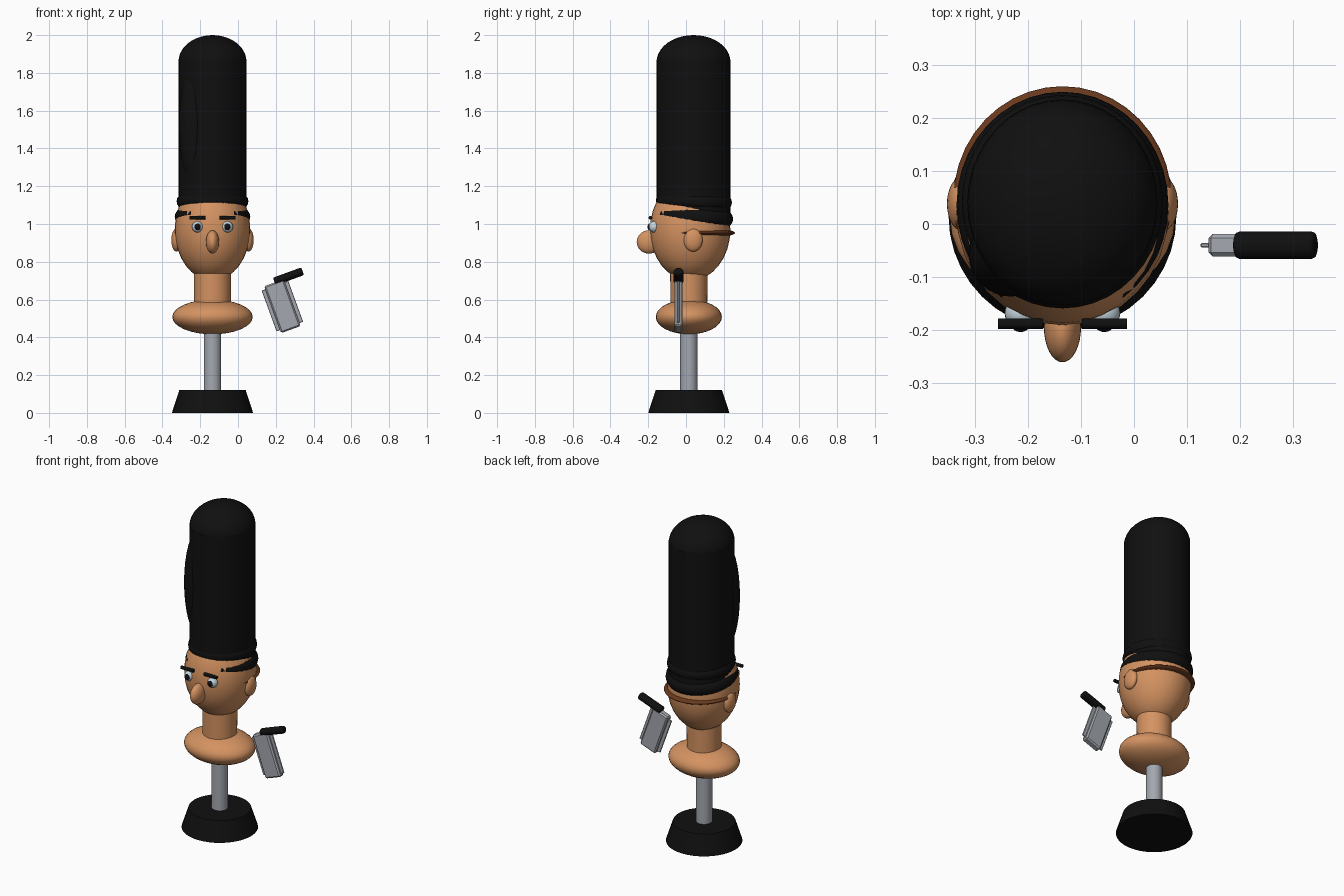
import bpy
import math
from mathutils import Vector, Matrix

cube = bpy.data.objects.get("Cube")
if cube:
    bpy.data.objects.remove(cube, do_unlink=True)


def material(name, color):
    m = bpy.data.materials.new(name)
    m.use_nodes = True
    rgba = (*color, 1.0)
    m.diffuse_color = rgba
    bsdf = m.node_tree.nodes["Principled BSDF"]
    bsdf.inputs["Base Color"].default_value = rgba
    bsdf.inputs["Roughness"].default_value = 0.7
    return m


SKIN = material("skin", (0.66, 0.29, 0.12))
BLACK = material("black", (0.005, 0.005, 0.005))
STEEL = material("steel", (0.37, 0.39, 0.43))
BROWN = material("brown_hair", (0.14, 0.04, 0.012))
WHITE = material("eye_white", (0.55, 0.66, 0.72))

CX, CY = -0.135, 0.015     # axis of the bust


def finish(name, mat, scale=(1, 1, 1), rot=(0, 0, 0), smooth=True):
    ob = bpy.context.object
    ob.name = name
    ob.scale = scale
    ob.rotation_euler = [math.radians(a) for a in rot]
    ob.data.materials.append(mat)
    if smooth:
        bpy.ops.object.shade_smooth_by_angle(angle=math.radians(40))
    return ob


def ball(name, mat, loc, radii, rot=(0, 0, 0), seg=32):
    bpy.ops.mesh.primitive_uv_sphere_add(segments=seg, ring_count=seg // 2, location=loc)
    return finish(name, mat, radii, rot)


def tube(name, mat, loc, r1, r2, height, scale=(1, 1, 1), rot=(0, 0, 0)):
    bpy.ops.mesh.primitive_cone_add(vertices=40, radius1=r1, radius2=r2, depth=height, location=loc)
    return finish(name, mat, scale, rot)


def ring(name, mat, loc, major, minor, scale, rot):
    bpy.ops.mesh.primitive_torus_add(major_segments=40, minor_segments=16, location=loc,
                                     major_radius=major, minor_radius=minor)
    return finish(name, mat, scale, rot)


def box(name, mat, loc, size, rot, bevel):
    bpy.ops.mesh.primitive_cube_add(size=1, location=loc)
    ob = finish(name, mat, rot=rot, smooth=False)
    ob.data.transform(Matrix.Diagonal((*size, 1)))
    mod = ob.modifiers.new("bevel", "BEVEL")
    mod.width = bevel
    return ob


# Stand
tube("stand_base", BLACK, (CX, CY, 0.06), 0.215, 0.176, 0.12)
tube("stand_pole", STEEL, (CX, CY, 0.28), 0.046, 0.046, 0.36)

# Shoulders, neck and head
ball("shoulders", SKIN, (CX, CY, 0.508), (0.213, 0.175, 0.092))
tube("neck", SKIN, (CX, CY, 0.65), 0.097, 0.099, 0.24)
ball("head", SKIN, (CX, 0.022, 0.97), (0.2, 0.213, 0.27))
ball("nose", SKIN, (CX, -0.195, 0.905), (0.035, 0.066, 0.062))
ball("hair_band", BROWN, (CX, 0.046, 0.953), (0.206, 0.214, 0.028), seg=40)

# Ears, eyes and brows, one of each per side
for side, s in (("right", -1), ("left", 1)):
    ball(side + "_ear", SKIN, (CX + s * 0.191, 0.038, 0.915), (0.027, 0.05, 0.061))
    ball(side + "_eye", WHITE, (CX + s * 0.079, -0.168, 0.985), (0.03, 0.03, 0.03), seg=24)
    ball(side + "_pupil", BLACK, (CX + s * 0.079, -0.191, 0.985), (0.017, 0.013, 0.018), seg=16)
    tube(side + "_brow", BLACK, (CX + s * 0.079, -0.188, 1.033), 0.01, 0.01, 0.085, rot=(0, 90, 0))

# Tall hat: body, dome, rolled brim and the swelling on the front corner
tube("hat_body", BLACK, (CX, 0.04, 1.45), 0.18, 0.18, 0.84, (1, 1.085, 1))
ball("hat_dome", BLACK, (CX, 0.04, 1.86), (0.18, 0.195, 0.14), seg=40)
ring("hat_brim_lower", BLACK, (CX, 0.036, 1.038), 0.15, 0.05, (1, 1.07, 1), (-4, 0, 0))
ring("hat_brim_upper", BLACK, (CX, 0.042, 1.12), 0.148, 0.042, (1, 1.06, 1), (-2, 0, 0))
ball("hat_swelling", BLACK, (-0.232, -0.057, 1.515), (0.08, 0.08, 0.32))

# Cleaver, tilted beside the bust
TILT = -20
CENTRE = Vector((0.235, -0.04, 0.565))
TURN = Matrix.Rotation(math.radians(TILT), 3, 'Y')
box("blade_core", STEEL, CENTRE, (0.11, 0.043, 0.264), (0, TILT, 0), 0.008)
box("blade_edge", STEEL, CENTRE, (0.15, 0.009, 0.23), (0, TILT, 0), 0.002)
grip = tube("cleaver_handle", BLACK, CENTRE + TURN @ Vector((0.084, 0, 0.137)),
            0.024, 0.024, 0.16, (0.9, 1.08, 1), (0, 90 + TILT, 0))
grip_bevel = grip.modifiers.new("bevel", "BEVEL")
grip_bevel.width = 0.008
grip_bevel.segments = 2
